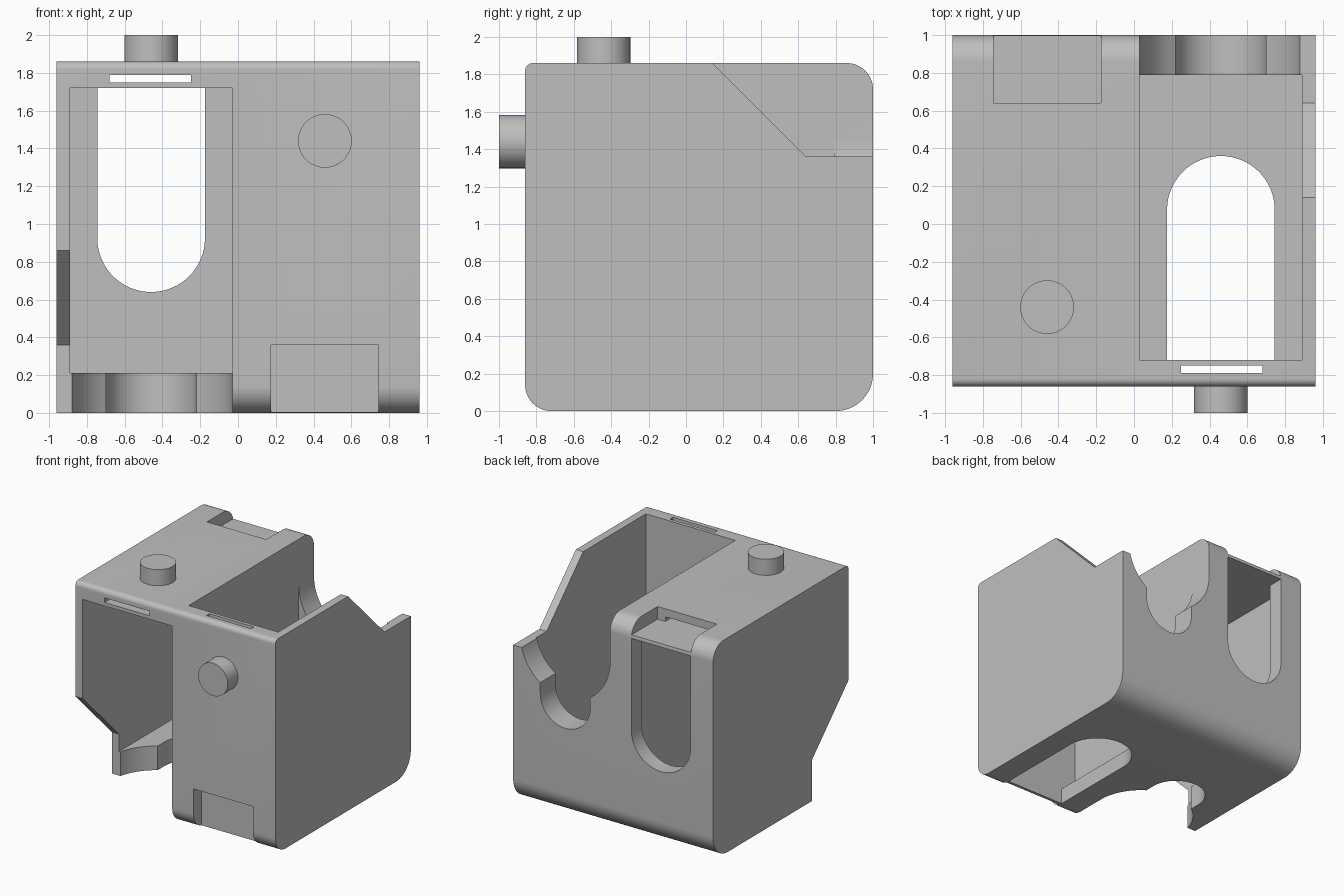
import bpy, bmesh
from math import radians, cos, sin, acos, degrees
from mathutils import Matrix

default = bpy.data.objects.get("Cube")
if default:
    bpy.data.objects.remove(default, do_unlink=True)

# Single plain grey
grey = bpy.data.materials.new("plain grey")
grey.use_nodes = True
colour = (0.52, 0.52, 0.52, 1)
grey.diffuse_color = colour
grey.node_tree.nodes["Principled BSDF"].inputs["Base Color"].default_value = colour

# Half turn that carries the top-opening bay onto the front-opening bay
TURN = Matrix(((-1, 0, 0, 0), (0, 0, -1, 1), (0, -1, 0, 1), (0, 0, 0, 1)))


def arc(cx, cy, r, start, end, steps=20):
    angles = [radians(start + (end - start) * i / steps) for i in range(steps + 1)]
    return [(cx + r * cos(a), cy + r * sin(a)) for a in angles]


def rect(a0, a1, b0, b1):
    return [(a0, b0), (a1, b0), (a1, b1), (a0, b1)]


def prism(name, outline, axis, lo, hi, turned=False):
    """Extrude a 2D outline along an axis between lo and hi."""
    bm = bmesh.new()

    def place(p, d):
        c = list(p)
        c.insert("xyz".index(axis), d)
        return bm.verts.new(c)

    a = [place(p, lo) for p in outline]
    b = [place(p, hi) for p in outline]
    bm.faces.new(a)
    bm.faces.new(b[::-1])
    n = len(outline)
    for i in range(n):
        j = (i + 1) % n
        bm.faces.new((a[j], a[i], b[i], b[j]))
    bmesh.ops.recalc_face_normals(bm, faces=bm.faces)
    if turned:
        bm.transform(TURN)
    mesh = bpy.data.meshes.new(name)
    bm.to_mesh(mesh)
    bm.free()
    mesh.materials.append(grey)
    obj = bpy.data.objects.new(name, mesh)
    bpy.context.collection.objects.link(obj)
    return obj


def activate(obj):
    bpy.ops.object.select_all(action="DESELECT")
    obj.select_set(True)
    bpy.context.view_layer.objects.active = obj


def carve(obj, *cutter_args):
    cutter = prism("cutter", *cutter_args)
    cutter.hide_render = True
    mod = obj.modifiers.new("carve", "BOOLEAN")
    mod.operation = "DIFFERENCE"
    mod.solver = "EXACT"
    mod.object = cutter
    activate(obj)
    bpy.ops.object.modifier_apply(modifier=mod.name)
    bpy.data.objects.remove(cutter, do_unlink=True)


# Block with rounded long edges
side = (arc(-0.82, 1.82, 0.04, 180, 90, 8) + arc(0.86, 1.72, 0.14, 90, 0)
        + arc(0.8, 0.2, 0.2, 0, -90) + arc(-0.72, 0.14, 0.14, -90, -180))
body = prism("housing", side, "x", -0.96, 0.96)

# Outline of the stepped round cradle in the end wall
cx, big, small = 0.46, 0.43, 0.24
cusp = degrees(acos(small / big))
cradle = ([(cx + big, 1.95)] + arc(cx, 1.46, big, 0, -cusp)
          + arc(cx, 1.01, small, 0, -180, 32)
          + arc(cx, 1.46, big, cusp - 180, -180) + [(cx - big, 1.95)])

# Round-ended window in the bay floor
window = [(0.175, -0.72), (0.745, -0.72)] + arc(cx, 0.075, 0.285, 0, 180, 32)

# Sloping cutaway of the outer wall
cutaway = [(0.14, 1.86), (0.64, 1.36), (1.1, 1.36), (1.1, 2), (0, 2)]

for turned in (False, True):
    carve(body, rect(0.03, 0.89, -0.72, 0.79), "z", 0.14, 1.95, turned)   # bay
    carve(body, cradle, "y", 0.7, 1.1, turned)
    carve(body, window, "z", -0.1, 0.2, turned)
    carve(body, cutaway, "x", 0.8, 1.1, turned)
    carve(body, rect(0.175, 0.745, -1, -0.75), "z", -0.1, 0.36, turned)   # recess
    carve(body, rect(0.25, 0.68, -0.79, -0.75), "z", 0.3, 2, turned)      # slit

# Locating pegs, one on the front and one on the top
front_peg = prism("front_peg", arc(cx, 1.44, 0.142, 0, 352.5, 47), "y", -1, -0.84)
top_peg = prism("top_peg", arc(cx, 1.44, 0.142, 0, 352.5, 47), "y", -1, -0.84, True)

for obj in (body, front_peg, top_peg):
    activate(obj)
    bpy.ops.object.shade_smooth_by_angle(angle=radians(30))
